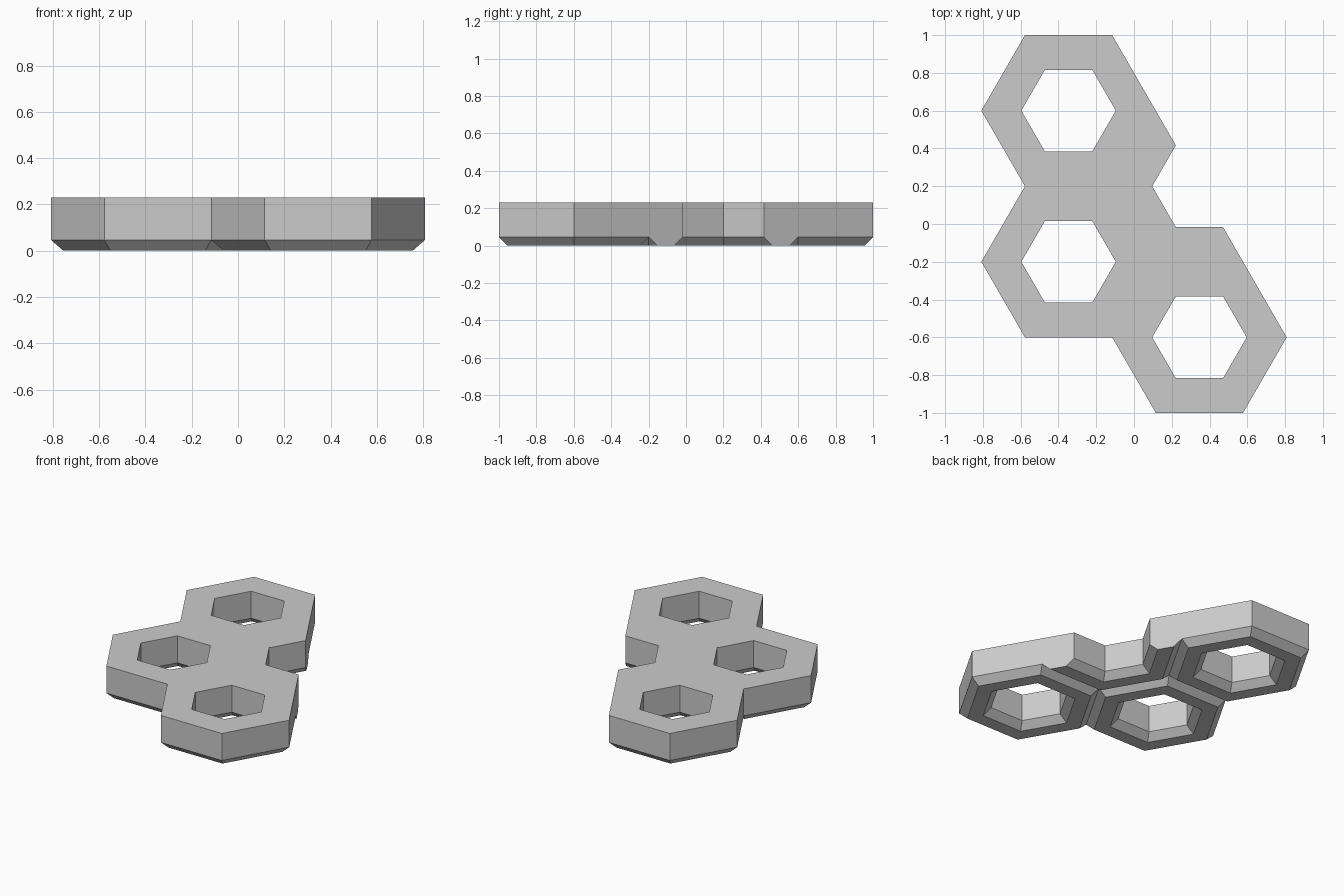
import bpy, bmesh
from collections import Counter
from math import cos, sin, pi, sqrt
from mathutils import Vector

if "Cube" in bpy.data.objects:
    bpy.data.objects.remove(bpy.data.objects["Cube"], do_unlink=True)

PITCH = 0.8                    # distance between neighbouring cells
OUTER = PITCH / sqrt(3)        # corner radius of a cell
HOLE = 0.25                    # corner radius of the hole
TOP = OUTER / 2
BEVEL = OUTER / 10
SLOPE = BEVEL / cos(pi / 6)    # bevel measured along a corner

# Wall cross-section as (radius, height); the first side is the outer wall
SECTION = [(OUTER, TOP), (OUTER, BEVEL), (OUTER - SLOPE, 0),
           (HOLE + SLOPE, 0), (HOLE, BEVEL), (HOLE, TOP)]

# Cells: centre and which of the six wall segments are present
X = OUTER * 0.75
CELLS = [((-X, 0.6), range(6)),
         ((-X, -0.2), range(6)),
         ((X, -0.6), range(6)),
         ((X, 0.2), (2, 3, 4))]   # partial cell bridging the other three


def corner(centre, k, radius, z):
    a = k * pi / 3
    return Vector((centre[0] + radius * cos(a), centre[1] + radius * sin(a), z))


def edge_key(centre, k):
    mid = (corner(centre, k, OUTER, 0) + corner(centre, k + 1, OUTER, 0)) / 2
    return round(mid.x * 100), round(mid.y * 100)


# Outer walls shared by two cells are left out so the cells fuse together
shared = Counter(edge_key(c, k) for c, ks in CELLS for k in ks)

bm = bmesh.new()
for centre, segments in CELLS:
    for k in segments:
        a, b = ([bm.verts.new(corner(centre, j, r, z)) for r, z in SECTION]
                for j in (k, k + 1))
        for i in range(6):
            n = (i + 1) % 6
            if i == 0 and shared[edge_key(centre, k)] > 1:
                continue
            bm.faces.new((a[i], a[n], b[n], b[i]))
        # Flat end caps where the ring stops
        if (k - 1) % 6 not in segments:
            bm.faces.new(a)
        if (k + 1) % 6 not in segments:
            bm.faces.new(b)

bmesh.ops.remove_doubles(bm, verts=bm.verts, dist=0.001)
bmesh.ops.recalc_face_normals(bm, faces=bm.faces)
mesh = bpy.data.meshes.new("hexagon_tile")
bm.to_mesh(mesh)
bm.free()

# Plain grey material
grey = bpy.data.materials.new("light_grey")
grey.use_nodes = True
colour = (0.6, 0.6, 0.6, 1)
grey.diffuse_color = colour
grey.node_tree.nodes["Principled BSDF"].inputs["Base Color"].default_value = colour
mesh.materials.append(grey)

tile = bpy.data.objects.new("hexagon_tile", mesh)
bpy.context.collection.objects.link(tile)
